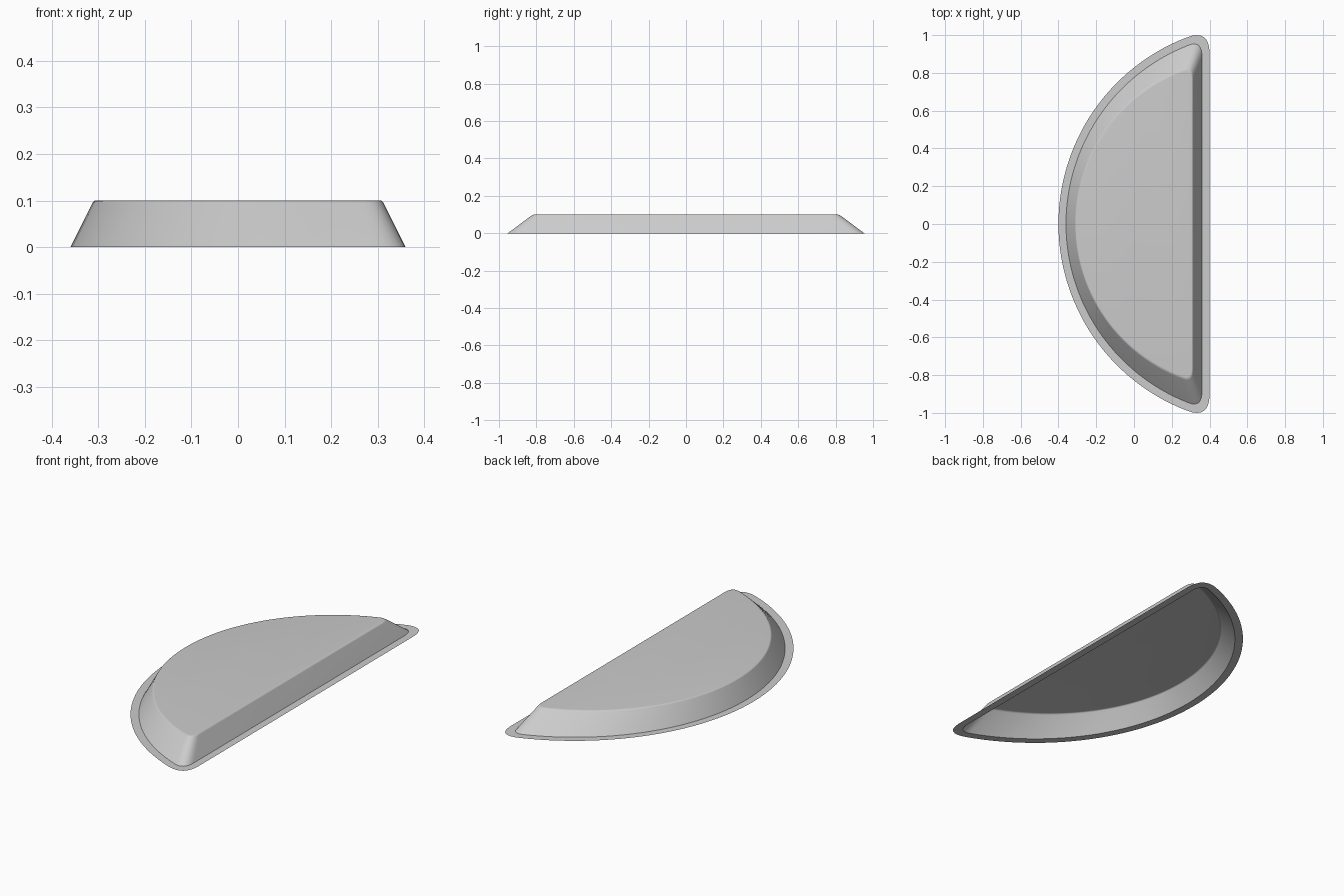
import bpy, bmesh, math

if "Cube" in bpy.data.objects:
    bpy.data.objects.remove(bpy.data.objects["Cube"])


def outline(a, px, py, q, arc_n=28, corner_n=8):
    """Half-moon outline: big arc, soft corners, straight side at x = a."""
    c = (px * px + py * py - a * a) / (2 * (px + a))
    r = c + a
    end = math.asin(py / r)
    half = []
    for i in range(arc_n + 1):
        t = end * i / arc_n
        half.append((c - r * math.cos(t), r * math.sin(t)))
    ctrl = py + (a - px) * (c - px) / py
    for i in range(1, corner_n + 1):
        t = i / corner_n
        u = 1 - t
        half.append((u * u * px + 2 * u * t * a + t * t * a,
                     u * u * py + 2 * u * t * ctrl + t * t * q))
    return half + [(x, -y) for x, y in reversed(half[1:])]


def mix(p, q, t):
    return [(a[0] + (b[0] - a[0]) * t, a[1] + (b[1] - a[1]) * t) for a, b in zip(p, q)]


outer = outline(0.40, 0.28, 0.988, 0.90)
base = outline(0.36, 0.29, 0.947, 0.885)
crown = outline(0.31, 0.26, 0.815, 0.765)

# Flat rim, sloping wall, softened top edge
rings = [(outer, 0.0), (base, 0.0), (mix(base, crown, 0.94), 0.094),
         (mix(base, crown, 0.98), 0.0975), (mix(base, crown, 1.03), 0.0995),
         (mix(base, crown, 1.09), 0.1)]

bm = bmesh.new()
loops = [[bm.verts.new((x, y, z)) for x, y in pts] for pts, z in rings]
n = len(outer)
for lo, hi in zip(loops, loops[1:]):
    for i in range(n):
        j = (i + 1) % n
        bm.faces.new((lo[j], lo[i], hi[i], hi[j]))
bm.faces.new(list(reversed(loops[-1])))
bmesh.ops.recalc_face_normals(bm, faces=bm.faces)
bm.faces.ensure_lookup_table()
if bm.faces[-1].normal.z < 0:
    bmesh.ops.reverse_faces(bm, faces=bm.faces)

mesh = bpy.data.meshes.new("half_moon_tray")
bm.to_mesh(mesh)
bm.free()
tray = bpy.data.objects.new("half_moon_tray", mesh)
bpy.context.collection.objects.link(tray)
bpy.context.view_layer.objects.active = tray
tray.select_set(True)
bpy.ops.object.shade_smooth_by_angle(angle=math.radians(32))
